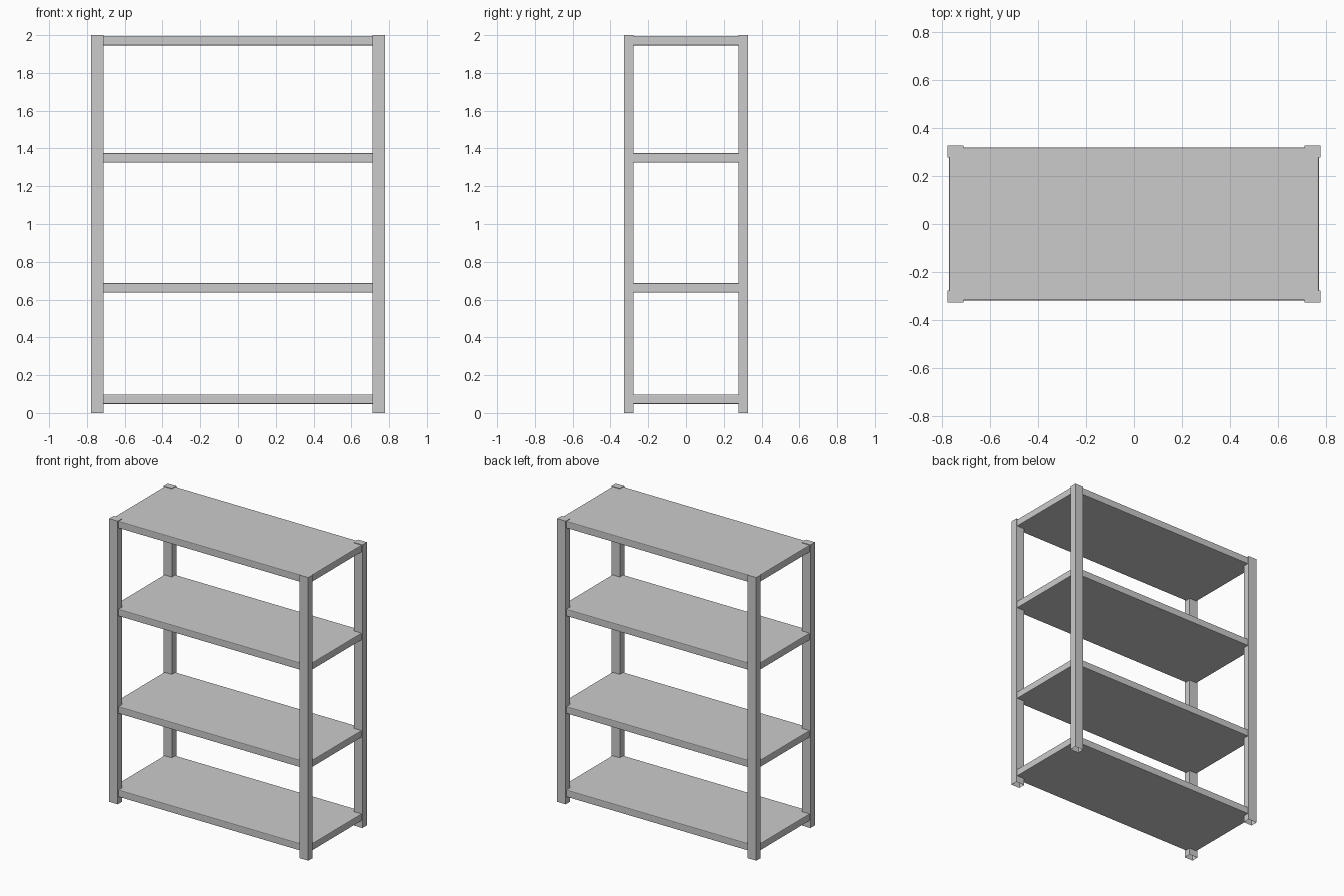
import bpy, bmesh

if "Cube" in bpy.data.objects:
    bpy.data.objects.remove(bpy.data.objects["Cube"])


def box(name, lo, hi, bevel=0.0, open_bottom=False):
    """Axis-aligned box from two corners, optionally bevelled or open below."""
    bm = bmesh.new()
    bmesh.ops.create_cube(bm, size=1.0)
    for v in bm.verts:
        for i in range(3):
            v.co[i] = lo[i] if v.co[i] < 0 else hi[i]
    bm.normal_update()
    if open_bottom:
        under = [f for f in bm.faces if f.normal.z < -0.9]
        bmesh.ops.delete(bm, geom=under, context='FACES_ONLY')
    mesh = bpy.data.meshes.new(name)
    bm.to_mesh(mesh)
    bm.free()
    obj = bpy.data.objects.new(name, mesh)
    bpy.context.collection.objects.link(obj)
    if bevel:
        mod = obj.modifiers.new("edge_bevel", 'BEVEL')
        mod.width = bevel
        mod.segments = 2
    return obj


X, Y = 0.778, 0.327        # outer half extents
PX, PY = 0.067, 0.05       # post section
SX, SY = 0.771, 0.318      # shelf half extents
THICK = 0.05

# Four corner posts, open at the foot
for side, sx in (("left", -1), ("right", 1)):
    for end, sy in (("front", -1), ("back", 1)):
        xs = sorted((sx * (X - PX), sx * X))
        ys = sorted((sy * (Y - PY), sy * Y))
        box(f"{end}_{side}_post", (xs[0], ys[0], 0), (xs[1], ys[1], 2.0),
            open_bottom=True)

# Four shelf boards with softened edges
for i, z in enumerate((0.048, 0.637, 1.325, 1.946)):
    box(f"shelf_{i + 1}", (-SX, -SY, z), (SX, SY, z + THICK), bevel=0.005)
